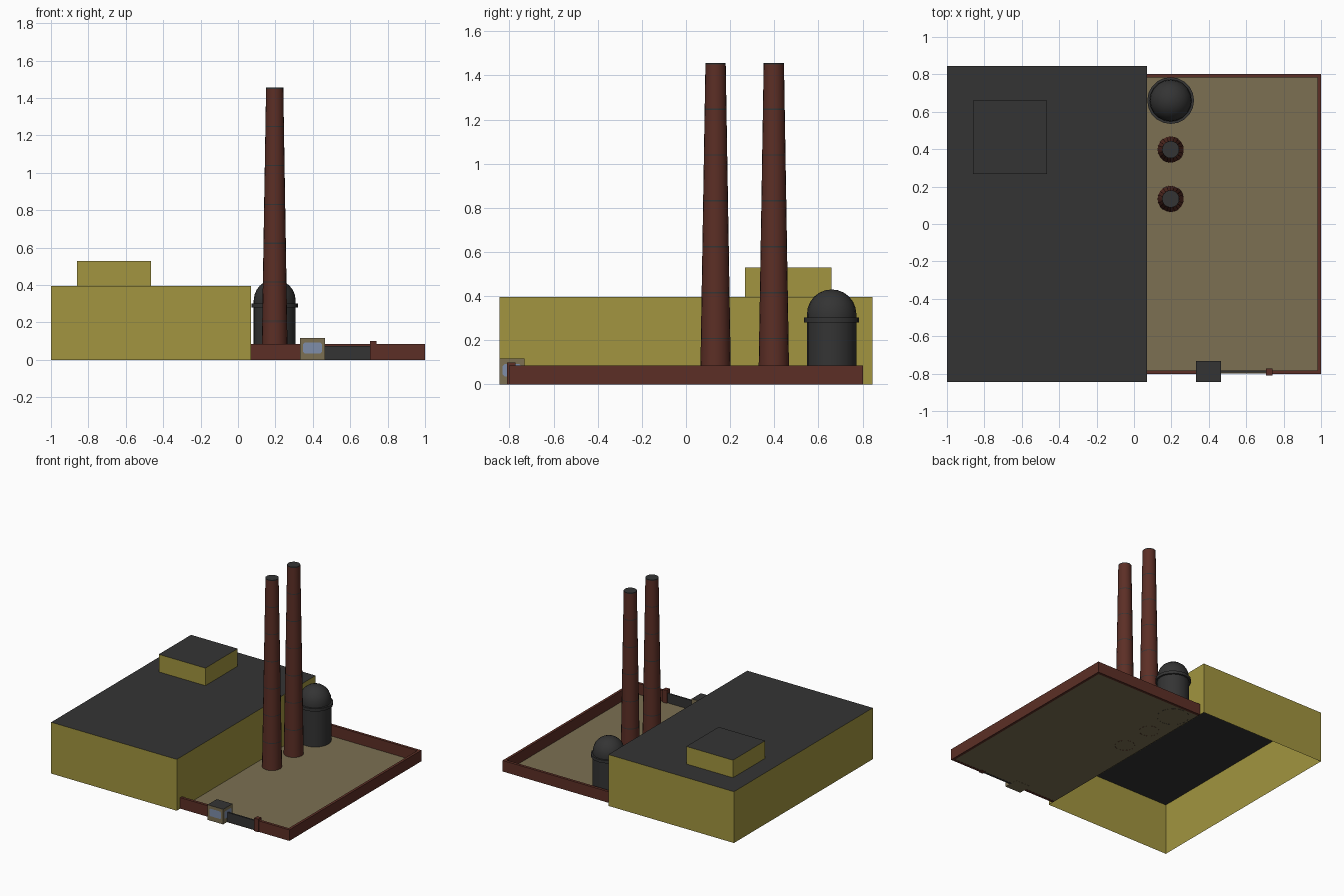
import bpy, bmesh, math
from mathutils import Vector

if "Cube" in bpy.data.objects:
    bpy.data.objects.remove(bpy.data.objects["Cube"])


def mat(name, rgb):
    m = bpy.data.materials.new(name)
    m.diffuse_color = (*rgb, 1)
    m.use_nodes = True
    m.node_tree.nodes["Principled BSDF"].inputs["Base Color"].default_value = m.diffuse_color
    return m


YELLOW = mat("yellow wall", (0.36, 0.30, 0.05))
DARK = mat("dark grey", (0.034, 0.034, 0.034))
SAND = mat("sandy ground", (0.20, 0.16, 0.085))
BRICK = mat("red brick", (0.107, 0.028, 0.019))
GLASS = mat("blue glass", (0.21, 0.27, 0.40))


def finish(bm, name, mats, smooth=False):
    me = bpy.data.meshes.new(name)
    bm.to_mesh(me)
    bm.free()
    ob = bpy.data.objects.new(name, me)
    bpy.context.collection.objects.link(ob)
    for m in mats:
        me.materials.append(m)
    if smooth:
        bpy.context.view_layer.objects.active = ob
        ob.select_set(True)
        bpy.ops.object.shade_smooth_by_angle(angle=math.radians(35))
        ob.select_set(False)
    return ob


def box(name, x, y, z, wall, top=None, open_bottom=False):
    """Box from ranges, with an optional second colour on top."""
    bm = bmesh.new()
    bmesh.ops.create_cube(bm, size=1)
    for v in bm.verts:
        v.co = Vector([r[0] if c < 0 else r[1] for c, r in zip(v.co, (x, y, z))])
    if open_bottom:
        bmesh.ops.delete(bm, geom=[f for f in bm.faces if f.normal.z < -0.5], context='FACES_ONLY')
    if top:
        for f in bm.faces:
            f.material_index = int(f.normal.z > 0.5)
    return finish(bm, name, [wall, top] if top else [wall])


def lathe(name, profile, loc, mats, sides, rule=None):
    """Spin an (r, z) profile; rule(face) picks the material."""
    bm = bmesh.new()
    rings = []
    for r, z in profile:
        if r == 0:
            rings.append([bm.verts.new((0, 0, z))] * sides)
        else:
            rings.append([bm.verts.new((r * math.cos(2 * math.pi * i / sides),
                                        r * math.sin(2 * math.pi * i / sides), z))
                          for i in range(sides)])
    for a, b in zip(rings, rings[1:]):
        for i in range(sides):
            j = (i + 1) % sides
            bm.faces.new(list(dict.fromkeys((a[i], a[j], b[j], b[i]))))
    bm.normal_update()
    if rule:
        for f in bm.faces:
            f.material_index = rule(f)
    ob = finish(bm, name, mats, smooth=True)
    ob.location = loc
    return ob


# Main hall and its rooftop block
box("main_hall", (-1, 0.07), (-0.845, 0.845), (0, 0.395), YELLOW, DARK, True)
box("rooftop_block", (-0.862, -0.465), (0.267, 0.66), (0.395, 0.53), YELLOW, DARK, True)

# Yard ground: a single sheet
bm = bmesh.new()
bm.faces.new([bm.verts.new(c) for c in
              ((0.07, -0.8, 0.001), (1, -0.8, 0.001), (1, 0.8, 0.001), (0.07, 0.8, 0.001))])
finish(bm, "yard_ground", [SAND])

# Perimeter walls, gate post and gate
H = (0, 0.085)
box("back_wall", (0.07, 1), (0.782, 0.803), H, BRICK)
box("right_wall", (0.98, 1), (-0.782, 0.782), H, BRICK)
box("front_wall_left", (0.07, 0.335), (-0.803, -0.782), H, BRICK)
box("front_wall_right", (0.735, 1), (-0.803, -0.782), H, BRICK)
box("gate_post", (0.705, 0.74), (-0.81, -0.773), (0, 0.1), BRICK)
box("gate", (0.46, 0.71), (-0.795, -0.783), (0, 0.074), DARK)

# Gatehouse with a chamfered window plate on each side
GX, GY = (0.332, 0.465), (-0.845, -0.732)
box("gatehouse", GX, GY, (0, 0.116), SAND, DARK)
centre = Vector(((GX[0] + GX[1]) / 2, (GY[0] + GY[1]) / 2, 0.064))
for name, angle in (("front", 0), ("right", 90), ("back", 180), ("left", 270)):
    side = angle % 180 == 90
    w, h, c = (0.042 if side else 0.051), 0.029, 0.009
    depth = (GX[1] - GX[0] if side else GY[1] - GY[0]) / 2 + 0.001
    bm = bmesh.new()
    pts = [(w - c, -h), (w, -h + c), (w, h - c), (w - c, h),
           (c - w, h), (-w, h - c), (-w, c - h), (c - w, -h)]
    bm.faces.new([bm.verts.new((px, -depth, pz)) for px, pz in pts])
    win = finish(bm, name + "_window", [GLASS])
    win.location = centre
    win.rotation_euler.z = math.radians(angle)

# Chimneys: tapered stacks with thin dark joints and a dark cap
TOP, R0, R1 = 1.455, 0.07, 0.046
rad = lambda z: R0 + (R1 - R0) * z / TOP
profile = [(R0, 0)]
for i in range(1, 7):
    z = TOP * i / 7
    profile += [(rad(z), z - 0.003), (rad(z), z + 0.003)]
profile += [(R1, TOP - 0.006), (R1, TOP), (0, TOP)]


def joint(f):
    zs = [v.co.z for v in f.verts]
    return int(max(zs) - min(zs) < 0.02)


for n, y in (("front", 0.134), ("back", 0.398)):
    lathe(n + "_chimney", profile, (0.196, y, 0), [BRICK, DARK], 20, joint)

# Domed storage tank with a flange
R = 0.112
tank = [(R, 0), (R, 0.28), (0.125, 0.28), (0.125, 0.302), (R, 0.302)]
tank += [(R * math.cos(a), 0.318 + R * math.sin(a))
         for a in (math.radians(15 * k) for k in range(6))] + [(0, 0.43)]
lathe("storage_tank", tank, (0.196, 0.66, 0), [DARK], 20)
